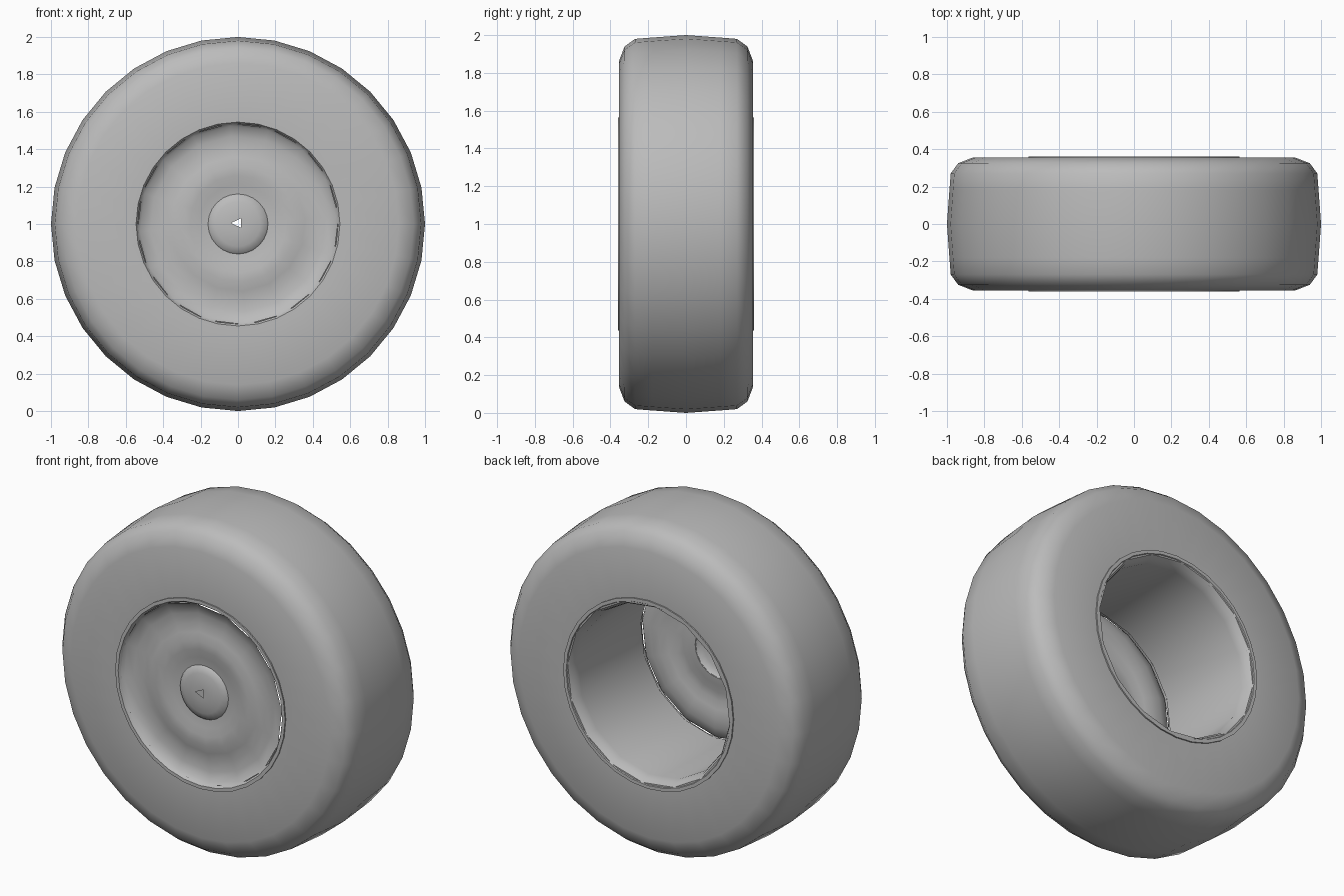
import bpy, bmesh, math
from mathutils import Vector

cube = bpy.data.objects.get("Cube")
if cube:
    bpy.data.objects.remove(cube, do_unlink=True)

GREY = (0.5, 0.5, 0.5, 1)
grey = bpy.data.materials.new("plain grey")
grey.use_nodes = True
grey.diffuse_color = GREY
grey.node_tree.nodes["Principled BSDF"].inputs["Base Color"].default_value = GREY


def ring(bm, radius, y, sides, turn):
    """Circle of vertices around the axle."""
    step = math.tau / sides
    return [bm.verts.new((radius * math.cos(i * step + turn), y,
                          1 + radius * math.sin(i * step + turn)))
            for i in range(sides)]


def lathe(name, profile, sides, turn=0.0, closed=False, hole=None, angle=30, sharp=()):
    """Spin (radius, y) points about the axle; hole fills the last ring around an opening."""
    bm = bmesh.new()
    rings = [ring(bm, r, y, sides, turn) for r, y in profile]
    pairs = list(zip(rings, rings[1:]))
    if closed:
        pairs.append((rings[-1], rings[0]))
    for a, b in pairs:
        for i in range(sides):
            j = (i + 1) % sides
            bm.faces.new((a[i], a[j], b[j], b[i]))
    if hole:
        y = profile[-1][1]
        inner = [bm.verts.new((x, y, z)) for x, z in hole]
        edges = [bm.edges.new((inner[i], inner[(i + 1) % len(inner)])) for i in range(len(inner))]
        last = rings[-1]
        edges += [bm.edges.get((last[i], last[(i + 1) % sides])) for i in range(sides)]
        bmesh.ops.triangle_fill(bm, edges=edges, use_beauty=True, normal=Vector((0, -1, 0)))
    bmesh.ops.recalc_face_normals(bm, faces=bm.faces)
    # open shells face the front
    if not closed and sum(f.normal.y * f.calc_area() for f in bm.faces) > 0:
        bmesh.ops.reverse_faces(bm, faces=bm.faces)
    mesh = bpy.data.meshes.new(name)
    bm.to_mesh(mesh)
    bm.free()
    obj = bpy.data.objects.new(name, mesh)
    bpy.context.collection.objects.link(obj)
    mesh.materials.append(grey)
    bpy.ops.object.select_all(action='DESELECT')
    obj.select_set(True)
    bpy.context.view_layer.objects.active = obj
    bpy.ops.object.shade_smooth_by_angle(angle=math.radians(angle))
    return obj


# Tyre: one half of the section, mirrored to the other side
half = [(0.55, 0.352), (0.86, 0.356), (0.94, 0.325), (0.98, 0.27), (0.987, 0.18)]
section = half + [(1.0, 0.0)] + [(r, -y) for r, y in reversed(half)]
lathe("tyre", section, 32, closed=True, angle=50)

# Thin bead rings standing just proud of both sidewalls
for side, name in ((-1, "front_bead_ring"), (1, "back_bead_ring")):
    bead = [(0.565, 0.33), (0.565, 0.36), (0.545, 0.36), (0.535, 0.345), (0.535, 0.33)]
    lathe(name, [(r, side * y) for r, y in bead], 32, closed=True)

TURN = math.radians(4.4)

# Barrel: open at the back, with a flared mouth
barrel = [(0.53, -0.325), (0.53, -0.30), (0.515, 0.29), (0.525, 0.33), (0.54, 0.355),
          (0.55, 0.355), (0.55, -0.325)]
lathe("rim_barrel", barrel, 16, TURN, closed=True, angle=35)

# Pressed wheel disc with shallow ripples
disc = [(0.54, -0.352), (0.525, -0.335), (0.47, -0.322), (0.41, -0.318), (0.36, -0.328),
        (0.31, -0.338), (0.26, -0.336), (0.21, -0.325), (0.16, -0.32)]
lathe("wheel_disc", disc, 16, TURN, angle=40)

# Domed hub cap with a small three-cornered opening
cap = [(0.162, -0.318), (0.155, -0.328), (0.12, -0.339), (0.08, -0.346), (0.045, -0.349)]
opening = [(-0.038, 1.005), (0.016, 1.03), (0.016, 0.98)]
lathe("hub_cap", cap, 24, hole=opening, angle=40)
